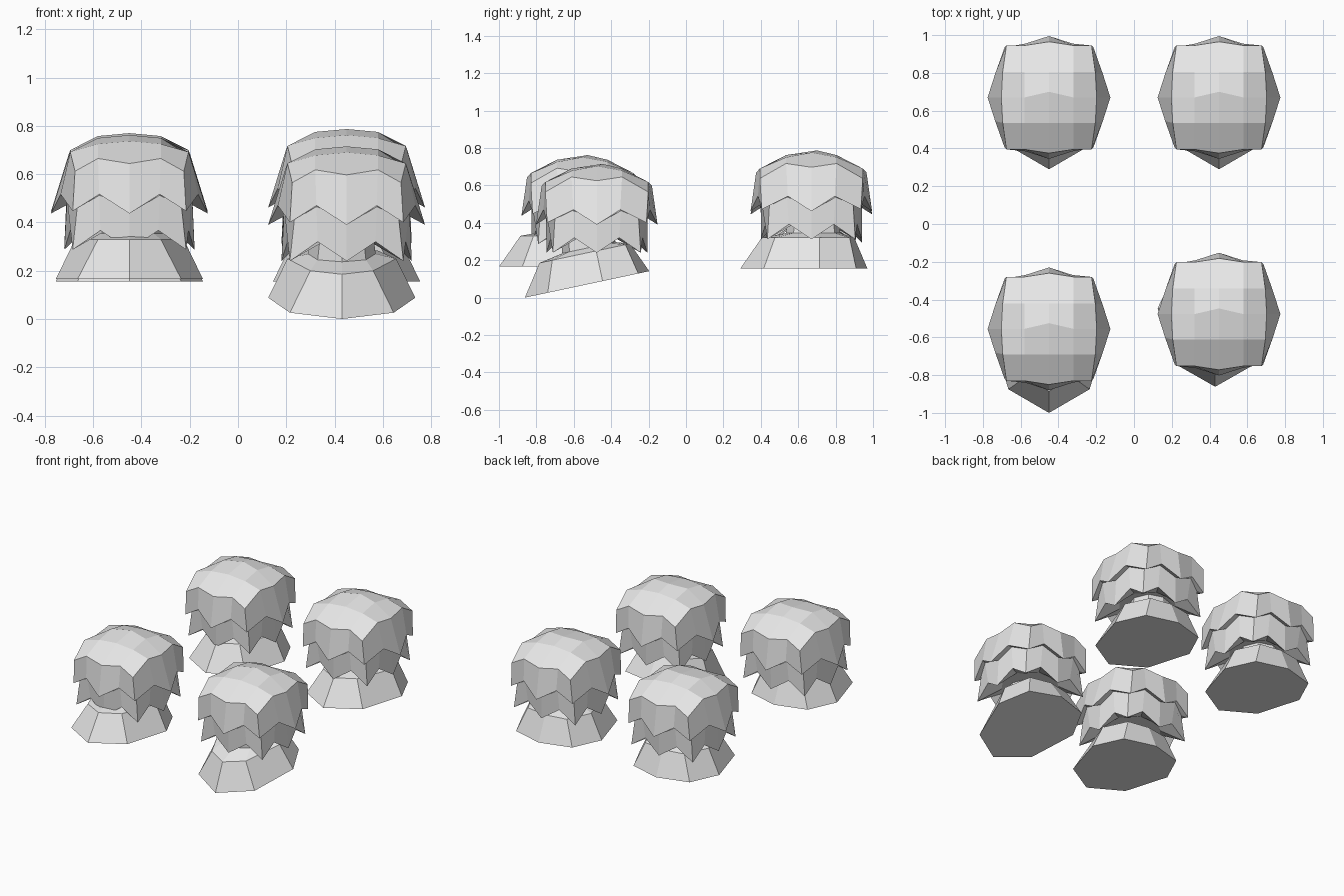
import bpy, bmesh, math
from mathutils import Matrix, Vector

if "Cube" in bpy.data.objects:
    bpy.data.objects.remove(bpy.data.objects["Cube"])

mat = bpy.data.materials.new("pale_grey")
mat.diffuse_color = (0.8, 0.8, 0.8, 1)
mat.use_nodes = True
mat.node_tree.nodes["Principled BSDF"].inputs["Base Color"].default_value = mat.diffuse_color


def finish(name, bm, loc, tilt=0):
    bmesh.ops.recalc_face_normals(bm, faces=bm.faces)
    bm.transform(Matrix.Translation(loc) @ Matrix.Rotation(math.radians(tilt), 4, 'X'))
    me = bpy.data.meshes.new(name)
    bm.to_mesh(me)
    bm.free()
    me.materials.append(mat)
    ob = bpy.data.objects.new(name, me)
    bpy.context.collection.objects.link(ob)


def bridge(bm, a, b):
    n = len(a)
    for i in range(n):
        j = (i + 1) % n
        bm.faces.new((a[i], a[j], b[j], b[i]))


def square_ring(axis, quarter, corner, scale_y=1.0):
    """16 points; each argument is (radius, z), quarter has its sideways offset third."""
    pts = []
    for k in range(4):
        rot = Matrix.Rotation(k * math.pi / 2, 3, 'Z')
        for x, y, z in ((0, -axis[0], axis[1]),
                        (quarter[2], -quarter[0], quarter[1]),
                        (corner[0], -corner[0], corner[1]),
                        (quarter[0], -quarter[2], quarter[1])):
            p = rot @ Vector((x, y, z))
            p.y *= scale_y
            pts.append(p)
    return pts


def fur_tuft(name, loc):
    bm = bmesh.new()
    # Crown: 5 x 5 grid, steeper towards the front
    ticks = (-2, -1, 0, 1, 2)
    side_x = {0: 0, 1: 0.13, 2: 0.245}
    grid = {}
    for i in ticks:
        for j in ticks:
            a, b = abs(i), abs(j)
            x = math.copysign(side_x[a], i)
            y = math.copysign((0, 0.135, 0.275)[b], j)
            z = -(0, 0.012, 0.065)[a] - (0, 0.025, 0.10)[b]
            if b == 2:
                z += 0.015 if a == 1 else (-0.018 if a == 0 else 0.015)
                y += math.copysign(0.02 if a == 0 else 0, j)
            if a == 2:
                x *= (1.03, 1.0, 0.92)[b]
                z += (-0.025, 0.02, 0)[b]
            if a == 0 and b == 0:
                y = 0.03
            grid[i, j] = bm.verts.new((x, y, z))
    for i in ticks[:-1]:
        for j in ticks[:-1]:
            bm.faces.new((grid[i, j], grid[i + 1, j], grid[i + 1, j + 1], grid[i, j + 1]))
    # Border of the crown, counter-clockwise from the middle of the front
    border = [(0, -2), (1, -2), (2, -2), (2, -1), (2, 0), (2, 1), (2, 2), (1, 2),
              (0, 2), (-1, 2), (-2, 2), (-2, 1), (-2, 0), (-2, -1), (-2, -2), (-1, -2)]
    prev = [grid[k] for k in border]
    # Upper jagged edge, recess, lower jagged edge, underside
    layers = (square_ring((0.325, -0.325), (0.285, -0.245, 0.125), (0.235, -0.315), 1.0),
              square_ring((0.26, -0.29), (0.26, -0.25, 0.125), (0.215, -0.29), 1.04),
              square_ring((0.27, -0.475), (0.245, -0.395, 0.12), (0.235, -0.475), 1.0),
              square_ring((0.18, -0.39), (0.17, -0.38, 0.07), (0.125, -0.39)))
    for n, pts in enumerate(layers):
        ring = []
        for k, p in enumerate(pts):
            if n == 0 and k % 4 == 2:      # corners reach further front and back
                p.y *= 1.13
            ring.append(bm.verts.new(p))
        bridge(bm, prev, ring)
        prev = ring
    bm.faces.new(prev)
    finish(name, bm, loc)


def hoof(name, loc, tilt):
    bm = bmesh.new()
    # Half outlines from toe to heel, mirrored into eight-sided rings
    outlines = ((0.0, ((0, -0.385), (0.215, -0.26), (0.305, 0.04), (0.215, 0.235), (0, 0.295))),
                (0.165, ((0, -0.27), (0.13, -0.20), (0.225, 0.04), (0.15, 0.20), (0, 0.225))),
                (0.19, ((0, -0.14), (0.10, -0.10), (0.14, 0.02), (0.10, 0.12), (0, 0.15))),
                (0.28, ((0, -0.13), (0.09, -0.09), (0.13, 0.02), (0.09, 0.11), (0, 0.14))))
    prev = None
    for z, half in outlines:
        full = list(half) + [(-x, y) for x, y in half[3:0:-1]]
        ring = [bm.verts.new((x, y, z)) for x, y in full]
        if prev:
            bridge(bm, prev, ring)
        else:
            bm.faces.new(ring)
        prev = ring
    bm.faces.new(prev)
    finish(name, bm, loc, tilt)


# name, x, tuft y, tuft top z, hoof y, hoof base z, hoof tilt
feet = (("back_left", -0.45, 0.67, 0.77, 0.675, 0.155, 0),
        ("back_right", 0.45, 0.67, 0.787, 0.675, 0.155, 0),
        ("front_left", -0.45, -0.555, 0.762, -0.615, 0.165, 0),
        ("front_right", 0.45, -0.477, 0.715, -0.485, 0.08, 12))
for name, x, ty, tz, hy, hz, tilt in feet:
    fur_tuft(name + "_fur_tuft", (x, ty, tz))
    hoof(name + "_hoof", (x - (0.02 if tilt else 0), hy, hz), tilt)
